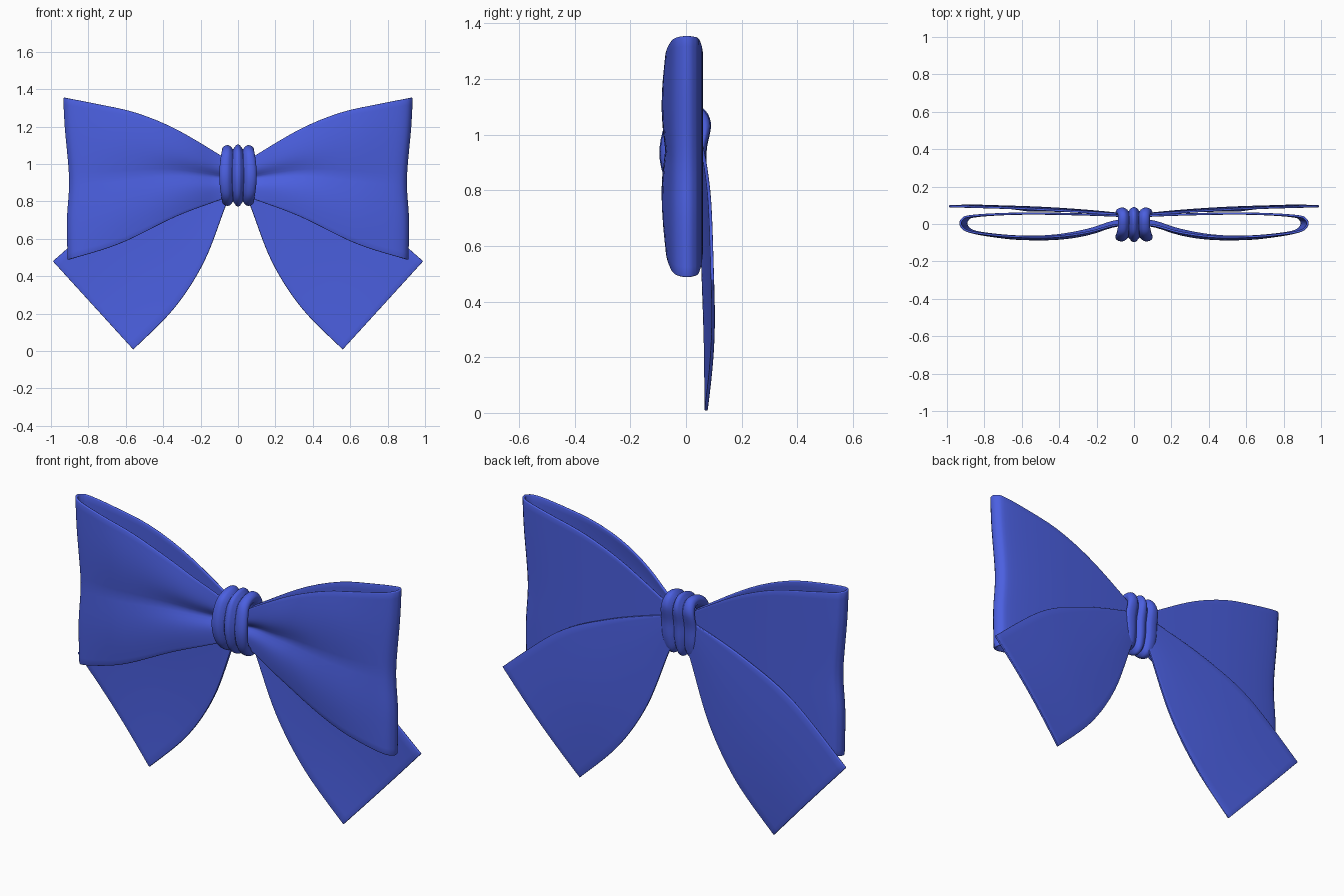
import bpy, math

if "Cube" in bpy.data.objects:
    bpy.data.objects.remove(bpy.data.objects["Cube"])

blue = bpy.data.materials.new("ribbon blue")
blue.diffuse_color = (0.07, 0.115, 0.74, 1)
blue.use_nodes = True
blue.node_tree.nodes["Principled BSDF"].inputs["Base Color"].default_value = blue.diffuse_color


def spline(pts, t, closed=False):
    """Catmull-Rom point at t in 0..1 along a list of tuples."""
    n = len(pts)
    segs = n if closed else n - 1
    f = t * segs
    i = min(int(f), segs - 1)
    f -= i

    def g(k):
        return pts[k % n] if closed else pts[max(0, min(n - 1, k))]
    out = []
    for a, b, c, d in zip(g(i - 1), g(i), g(i + 1), g(i + 2)):
        out.append(0.5 * (2 * b + (c - a) * f + (2 * a - 5 * b + 4 * c - d) * f * f
                          + (3 * b - a - 3 * c + d) * f ** 3))
    return out


def at_x(pts, x):
    """Smoothly interpolated height of an edge at x."""
    x = max(pts[0][0], min(pts[-1][0], x))
    lo, hi = 0.0, 1.0
    for _ in range(24):
        m = (lo + hi) / 2
        if spline(pts, m)[0] < x:
            lo = m
        else:
            hi = m
    return spline(pts, lo)[1]


def sheet(name, nu, nv, func, wrap=False):
    """Grid surface from func(u, v), smooth shaded."""
    verts = [func(i / nu, j / nv) for i in range(nu + 1)
             for j in range(nv if wrap else nv + 1)]
    w = nv if wrap else nv + 1
    faces = [(i * w + j, (i + 1) * w + j, (i + 1) * w + (j + 1) % w, i * w + (j + 1) % w)
             for i in range(nu) for j in range(nv)]
    me = bpy.data.meshes.new(name)
    me.from_pydata(verts, [], faces)
    me.materials.append(blue)
    me.shade_smooth()
    ob = bpy.data.objects.new(name, me)
    bpy.context.collection.objects.link(ob)
    return ob


def cloth(ob, thickness):
    """Give a ribbon thickness, a soft edge and its mirrored twin."""
    s = ob.modifiers.new("thickness", 'SOLIDIFY')
    s.thickness = thickness
    s.offset = 0
    b = ob.modifiers.new("soft edge", 'BEVEL')
    b.width = thickness * 0.35
    b.segments = 2
    b.limit_method = 'ANGLE'
    b.angle_limit = math.radians(50)
    ob.modifiers.new("mirror", 'MIRROR').use_axis[0] = True


# Loops: a folded band, open at top and bottom
band = [(.04, .0), (.12, -.01), (.25, -.045), (.43, -.068), (.65, -.066), (.82, -.05),
        (.89, -.034), (.915, -.012), (.92, .006), (.91, .025), (.88, .04), (.75, .051),
        (.55, .056), (.3, .052), (.1, .045), (.04, .04)]
top_edge = [(.04, 1.01), (.1, 1.05), (.34, 1.19), (.55, 1.275), (.75, 1.32), (.93, 1.355)]
low_edge = [(.04, .83), (.09, .81), (.33, .72), (.63, .575), (.905, .488)]
outer = [(0, .905), (.25, .908), (.5, .897), (.82, .92), (1, .928)]


def loop_point(u, v):
    x, y = spline(band, u)
    x *= 1 + (at_x(outer, v) / .92 - 1) * min(1, x / .9)
    z0, z1 = at_x(low_edge, x), at_x(top_edge, x)
    if u < .5:  # pinched crease on the front
        fade = max(0, 1 - x / .55)
        y += .025 * fade * math.exp(-((v - .5) / .12) ** 2)
        y -= .012 * math.sin(math.pi * 2 * abs(v - .5)) * min(1, x / .3) * min(1, (.93 - x) / .3)
    return x, y, z0 + (z1 - z0) * v


cloth(sheet("bow_loops", 60, 24, loop_point), .012)

# Tails: two flared strips behind the loops
tail_top = [(.03, .05, .98), (.12, .055, .965), (.4, .072, .875), (.68, .086, .74), (.99, .095, .48)]
tail_low = [(.02, .045, .85), (.06, .05, .79), (.18, .062, .48), (.34, .07, .23), (.56, .072, .008)]


def tail_point(u, v):
    a, b = spline(tail_low, u), spline(tail_top, u)
    p = [p0 + (p1 - p0) * v for p0, p1 in zip(a, b)]
    p[1] += .012 * math.sin(math.pi * v) * u
    return p


cloth(sheet("bow_tails", 32, 16, tail_point), .012)

# Knot: three wrapped folds around the middle
ring = [(0, 1.10), (-.065, 1.06), (-.096, .94), (-.07, .83), (0, .775),
        (.05, .79), (.07, .86), (.075, .95), (.09, 1.04), (.06, 1.095)]
half = [(0, 0), (.012, .004), (.024, .018), (.031, .026), (.04, .016), (.055, .005),
        (.075, .004), (.092, .012), (.1, .028), (.09, .05), (.05, .07)]
folds = [(-x, d) for x, d in reversed(half[1:])] + half


def knot_point(u, v):
    x, inset = spline(folds, u)
    y, z = spline(ring, v, True)
    x *= 1 - .15 * min(1, abs(z - .94) / .16) ** 2
    return x, .005 + (y - .005) * (1 - inset / .11), .94 + (z - .94) * (1 - inset / .17)


sheet("knot", 80, 48, knot_point, wrap=True)
